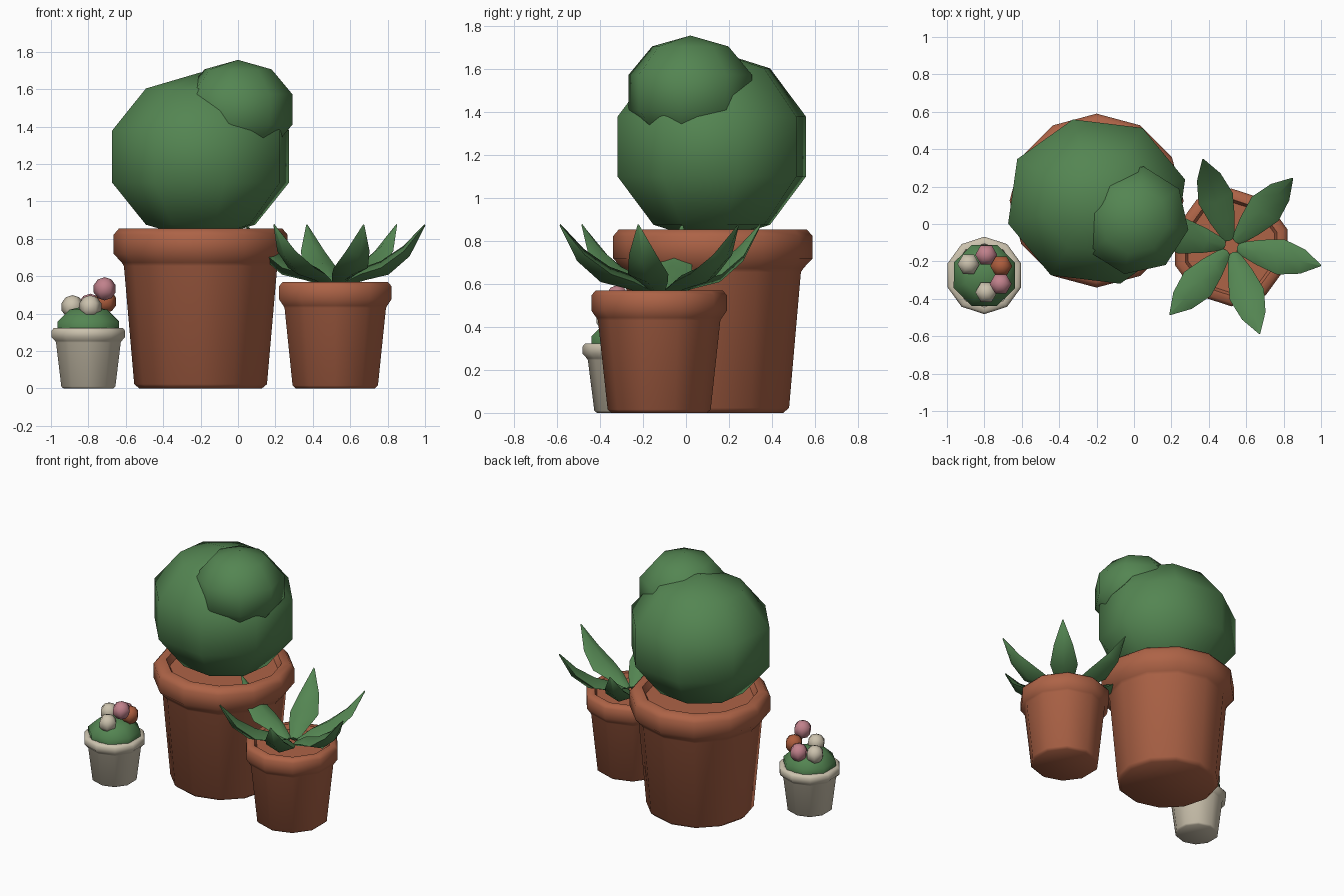
import bpy, bmesh
from math import pi, sin, cos, radians
from mathutils import Vector

cube = bpy.data.objects.get("Cube")
if cube:
    bpy.data.objects.remove(cube, do_unlink=True)


def material(name, rgb):
    m = bpy.data.materials.new(name)
    m.use_nodes = True
    m.diffuse_color = (*rgb, 1)
    m.node_tree.nodes["Principled BSDF"].inputs["Base Color"].default_value = (*rgb, 1)
    return m


TERRACOTTA = material("terracotta", (0.42, 0.125, 0.062))
GREEN = material("leaf green", (0.088, 0.235, 0.084))
IVORY = material("ivory", (0.6, 0.54, 0.42))
PINK = material("pink", (0.53, 0.22, 0.26))
ORANGE = material("orange", (0.42, 0.11, 0.047))


def finish(name, bm, mat, loc, sharp=60):
    bmesh.ops.recalc_face_normals(bm, faces=bm.faces)
    mesh = bpy.data.meshes.new(name)
    bm.to_mesh(mesh)
    bm.free()
    mesh.materials.append(mat)
    ob = bpy.data.objects.new(name, mesh)
    ob.location = loc
    bpy.context.collection.objects.link(ob)
    bpy.ops.object.select_all(action='DESELECT')
    ob.select_set(True)
    bpy.context.view_layer.objects.active = ob
    bpy.ops.object.shade_smooth_by_angle(angle=radians(sharp))
    return ob


def loft(bm, rings):
    # Bridge closed rings of points and cap both ends
    loops = [[bm.verts.new(p) for p in ring] for ring in rings]
    n = len(loops[0])
    for a, b in zip(loops, loops[1:]):
        for i in range(n):
            j = (i + 1) % n
            bm.faces.new((a[i], a[j], b[j], b[i]))
    bm.faces.new(loops[0])
    bm.faces.new(loops[-1])


def pot(name, mat, loc, sides, base, neck, lip, lip_z, height):
    # Tapered body, thick rounded lip and a shallow filled top
    s = lip / 10
    profile = [(base - s * 0.6, 0), (base, s * 0.5), (neck, lip_z - s * 1.4),
               (neck + s * 0.25, lip_z - s), (lip, lip_z),
               (lip, height - s * 0.7), (lip - s * 0.6, height),
               (lip * 0.82, height), (lip * 0.77, height - s),
               (lip * 0.2, height - s)]
    bm = bmesh.new()
    loft(bm, [[(r * sin(2 * pi * i / sides), r * cos(2 * pi * i / sides), z)
               for i in range(sides)] for r, z in profile])
    finish(name, bm, mat, loc)


def ball(name, mat, loc, size, turn=0, segments=8):
    # Faceted ball with five bands, turned before it is stretched
    bm = bmesh.new()
    bmesh.ops.create_uvsphere(bm, u_segments=segments, v_segments=5, radius=1)
    for v in bm.verts:
        x, y = v.co.xy
        t = radians(turn)
        v.co = Vector(((x * cos(t) - y * sin(t)) * size[0],
                       (x * sin(t) + y * cos(t)) * size[1], v.co.z * size[2]))
    finish(name, bm, mat, loc)


def leaf(name, loc, angle):
    # Pointed leaf: distance out, height, half width, half thickness
    spine = [(0.04, -0.01, 0.03, 0.015), (0.15, 0.04, 0.068, 0.03),
             (0.27, 0.075, 0.096, 0.036), (0.39, 0.165, 0.066, 0.028),
             (0.49, 0.305, 0.004, 0.004)]
    bm = bmesh.new()
    loft(bm, [[(d, w, z), (d - t * 0.6, 0, z + t), (d, -w, z),
               (d + t * 0.6, 0, z - t)] for d, z, w, t in spine])
    ob = finish(name, bm, GREEN, loc, 75)
    ob.rotation_euler.z = radians(angle)


# Large pot with the two-ball shrub
pot("large_pot", TERRACOTTA, (-0.2, 0.125, 0), 12, 0.355, 0.41, 0.465, 0.72, 0.855)
ball("shrub_body", GREEN, (-0.2, 0.12, 1.24), (0.515, 0.478, 0.45), 15)
ball("shrub_top", GREEN, (0, 0.02, 1.492), (0.31, 0.307, 0.265), -10)

# Medium pot with a rosette of pointed leaves
pot("medium_pot", TERRACOTTA, (0.52, -0.125, 0), 10, 0.24, 0.285, 0.315, 0.475, 0.57)
for i in range(6):
    leaf(f"leaf_{i + 1}", (0.52, -0.12, 0.57), -12 + 60 * i)

# Small pot with a flowering dome
pot("small_pot", IVORY, (-0.8, -0.275, 0), 10, 0.152, 0.182, 0.207, 0.275, 0.323)
ball("cactus_dome", GREEN, (-0.8, -0.275, 0.32), (0.186, 0.186, 0.125), 22)
flowers = [(IVORY, -0.885, -0.215, 0.437), (PINK, -0.79, -0.165, 0.445),
           (ORANGE, -0.71, -0.225, 0.465), (PINK, -0.713, -0.32, 0.533),
           (IVORY, -0.79, -0.365, 0.437)]
for i, (mat, x, y, z) in enumerate(flowers):
    ball(f"flower_{i + 1}", mat, (x, y, z), (0.062, 0.062, 0.062), 30, 6)
